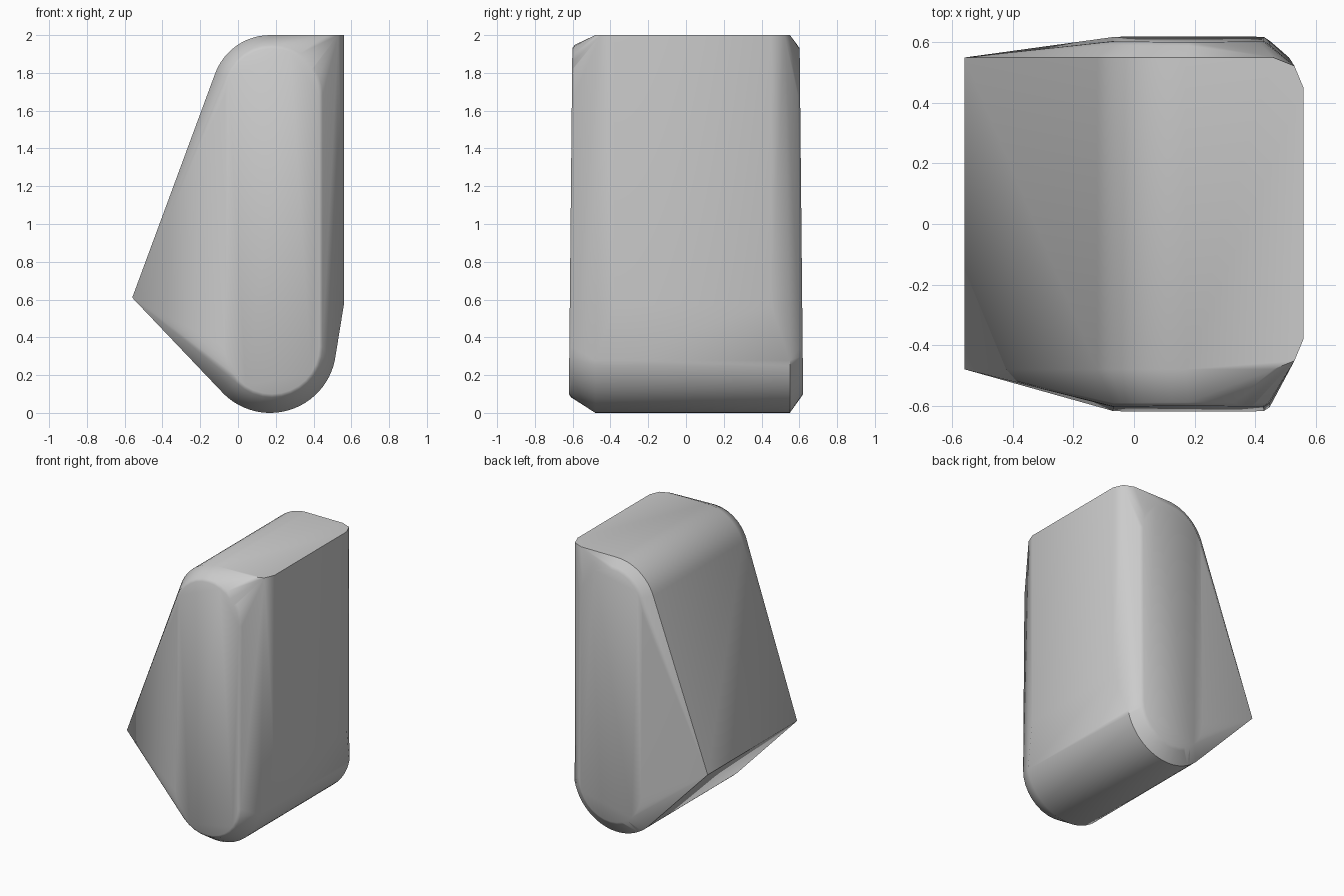
import bpy, bmesh
from math import cos, sin, radians, pi

cube = bpy.data.objects.get("Cube")
if cube:
    bpy.data.objects.remove(cube, do_unlink=True)


def arc(cx, cz, r, start, end, steps):
    """Points on an arc in the xz plane, angles in degrees."""
    angles = [radians(start + (end - start) * i / steps) for i in range(steps + 1)]
    return [(cx + r * cos(a), cz + r * sin(a)) for a in angles]


def capsule(r):
    """Tall rounded outline of the end panels."""
    return arc(0.18, 1.68, r, 0, 180, 16) + arc(0.18, 0.35, r, 180, 360, 16)


# Wedge outline: pointed edge, rounded crown and rounded foot
crown = arc(0.17, 1.69, 0.31, 90, 160, 12)
foot = arc(0.17, 0.35, 0.35, 226, 348, 24)
outline = [(-0.56, 0.61)] + crown + foot

bm = bmesh.new()


def add_ring(points, y_at):
    for x, z in points:
        bm.verts.new((x, y_at(z), z))


# Each end: main outline, softened flat-side corners, then the bulging panel
for side, edge in ((-1, 0.48), (1, 0.55)):
    add_ring(outline, lambda z: side * edge)
    for x, inset in ((0.46, 0), (0.53, 0.028), (0.56, 0.1)):
        add_ring([(x, 2.0)], lambda z: side * (edge - inset))
    add_ring([(0.56, 0.57)], lambda z: side * (edge - 0.1))
    for radius, drop in ((0.25, 0), (0.268, 0.012), (0.28, 0.04)):
        add_ring(capsule(radius), lambda z: side * (0.621 - 0.01 * z - drop))

# The body is the convex skin around those outlines
hull = bmesh.ops.convex_hull(bm, input=bm.verts)
loose = [v for v in bm.verts if not v.link_faces]
bmesh.ops.delete(bm, geom=loose, context='VERTS')
bmesh.ops.dissolve_limit(bm, angle_limit=radians(0.5), verts=bm.verts, edges=bm.edges)
bmesh.ops.recalc_face_normals(bm, faces=bm.faces)

mesh = bpy.data.meshes.new("wedge_body")
bm.to_mesh(mesh)
bm.free()
body = bpy.data.objects.new("wedge_body", mesh)
bpy.context.collection.objects.link(body)

# Plain grey
grey = bpy.data.materials.new("plain_grey")
grey.use_nodes = True
colour = (0.6, 0.6, 0.6, 1)
grey.diffuse_color = colour
grey.node_tree.nodes["Principled BSDF"].inputs["Base Color"].default_value = colour
mesh.materials.append(grey)

# Soft shading with crisp edges kept
bpy.context.view_layer.objects.active = body
body.select_set(True)
bpy.ops.object.shade_smooth_by_angle(angle=radians(35))
